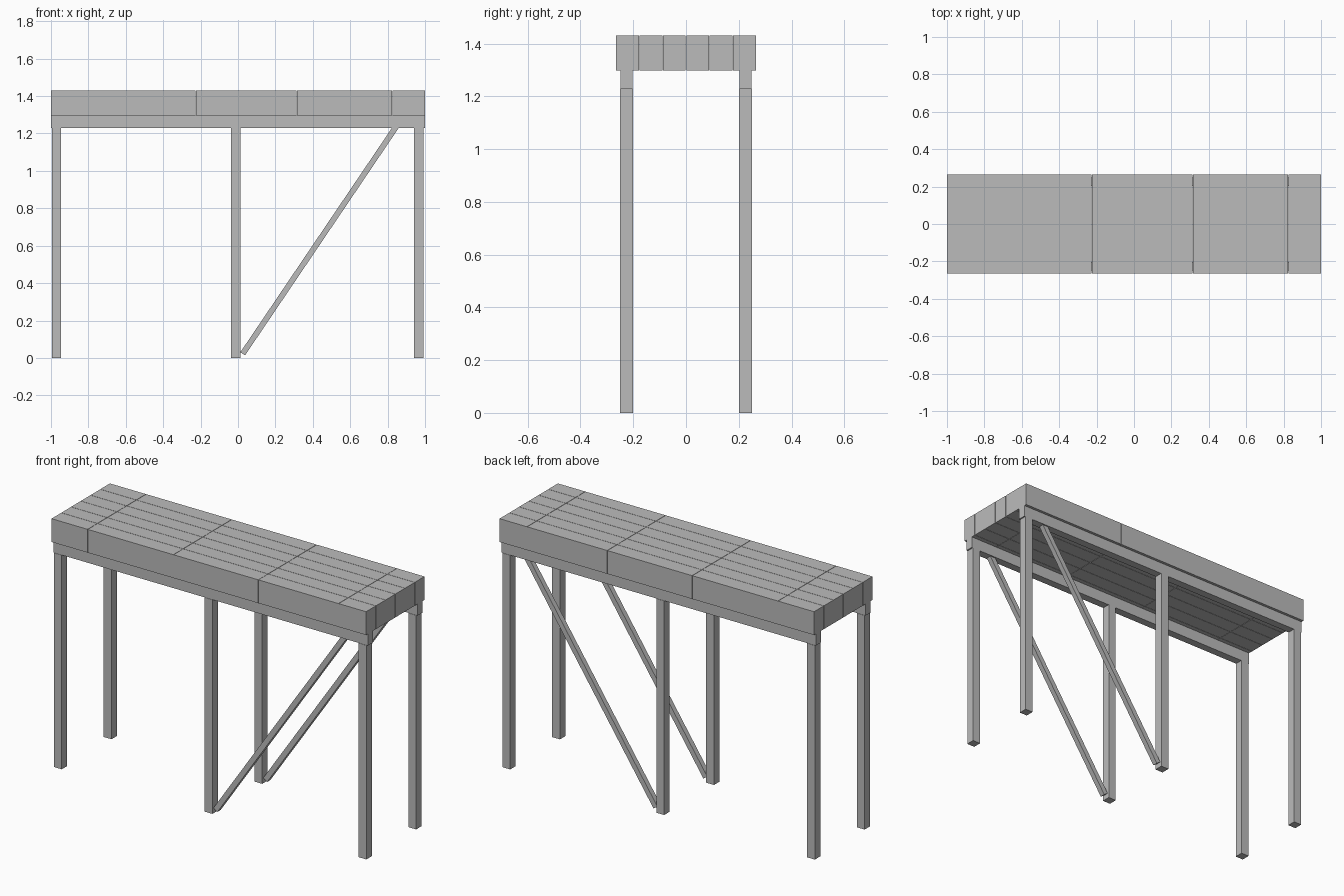
import bpy
import math

cube = bpy.data.objects.get("Cube")
if cube:
    bpy.data.objects.remove(cube, do_unlink=True)

# Single plain grey finish
grey = bpy.data.materials.new("weathered_grey")
grey.use_nodes = True
colour = (0.5, 0.5, 0.5, 1.0)
grey.diffuse_color = colour
bsdf = grey.node_tree.nodes["Principled BSDF"]
bsdf.inputs["Base Color"].default_value = colour
bsdf.inputs["Roughness"].default_value = 0.8


def box(name, centre, size, tilt=0.0):
    """Box with its size baked in, optionally tilted about the y axis."""
    bpy.ops.mesh.primitive_cube_add(size=1, location=centre)
    obj = bpy.context.object
    obj.name = name
    for v in obj.data.vertices:
        v.co = [c * s for c, s in zip(v.co, size)]
    obj.rotation_euler.y = tilt
    obj.data.materials.append(grey)
    return obj


DECK_TOP, DECK_BOTTOM, BEAM_BOTTOM = 1.431, 1.297, 1.23
HALF_WIDTH = 0.265
ROW_Y = 0.226
POST = 0.05
GAP = 0.002

# Deck: six rows of planks, butted end to end along the length
joints = [-1.0, -0.77, -0.225, 0.315, 0.825, 1.0]
rows = 6
plank_width = 2 * HALF_WIDTH / rows
for r in range(rows):
    y = -HALF_WIDTH + plank_width * (r + 0.5)
    for start, end in zip(joints, joints[1:]):
        a = start + (GAP / 2 if start > -1 else 0)
        b = end - (GAP / 2 if end < 1 else 0)
        trim_low = GAP / 2 if r > 0 else 0
        trim_high = GAP / 2 if r < rows - 1 else 0
        box("deck_plank",
            ((a + b) / 2, y + (trim_low - trim_high) / 2, (DECK_TOP + DECK_BOTTOM) / 2),
            (b - a, plank_width - trim_low - trim_high, DECK_TOP - DECK_BOTTOM))

for side, label in ((-1, "front"), (1, "back")):
    y = side * ROW_Y

    # Two beam lengths meeting over the middle post
    for a, b in ((-1.0, -0.012), (-0.012, 1.0)):
        box(label + "_beam", ((a + b) / 2, y, (DECK_BOTTOM + BEAM_BOTTOM) / 2),
            (b - a, 0.046, DECK_BOTTOM - BEAM_BOTTOM))

    # Posts
    for x in (-0.97, -0.012, 0.967):
        box(label + "_post", (x, y, BEAM_BOTTOM / 2), (POST, POST, BEAM_BOTTOM))

    # Diagonal brace from the middle post foot up to the beam
    x0, z0, x1, z1 = 0.025, 0.022, 0.855, 1.25
    dx, dz = x1 - x0, z1 - z0
    box(label + "_brace", ((x0 + x1) / 2, y, (z0 + z1) / 2),
        (0.03, 0.03, math.hypot(dx, dz)), math.atan2(dx, dz))
